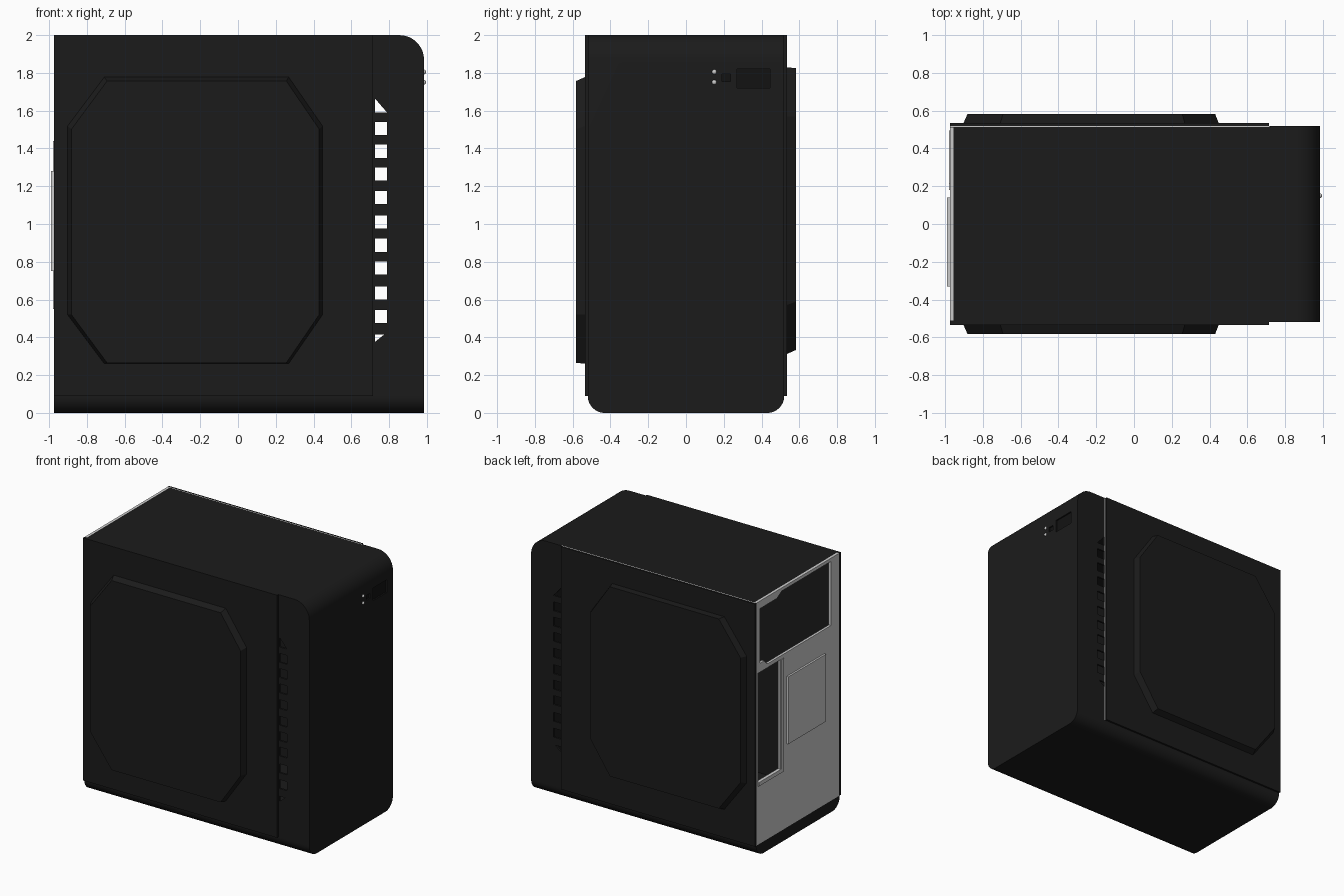
import bpy, bmesh, math
from mathutils import Matrix

if "Cube" in bpy.data.objects:
    bpy.data.objects.remove(bpy.data.objects["Cube"])

black = bpy.data.materials.new("black_paint")
black.diffuse_color = (0.011, 0.011, 0.011, 1)
black.use_nodes = True
black.node_tree.nodes["Principled BSDF"].inputs["Base Color"].default_value = black.diffuse_color
dark = bpy.data.materials.new("dark_plastic")
dark.diffuse_color = (0.006, 0.006, 0.006, 1)
dark.use_nodes = True
dark.node_tree.nodes["Principled BSDF"].inputs["Base Color"].default_value = dark.diffuse_color


def loft(name, ring0, ring1, mat=None):
    """Closed solid between two rings with equal point counts."""
    bm = bmesh.new()
    a = [bm.verts.new(p) for p in ring0]
    b = [bm.verts.new(p) for p in ring1]
    n = len(a)
    bm.faces.new(a)
    bm.faces.new(b)
    for i in range(n):
        bm.faces.new((a[i], a[(i + 1) % n], b[(i + 1) % n], b[i]))
    bmesh.ops.recalc_face_normals(bm, faces=bm.faces)
    me = bpy.data.meshes.new(name)
    bm.to_mesh(me)
    bm.free()
    ob = bpy.data.objects.new(name, me)
    bpy.context.collection.objects.link(ob)
    if mat:
        me.materials.append(mat)
    return ob


def prism_y(name, pts, y0, y1, mat=None):
    return loft(name, [(x, y0, z) for x, z in pts], [(x, y1, z) for x, z in pts], mat)


def prism_x(name, pts, x0, x1, mat=None):
    return loft(name, [(x0, y, z) for y, z in pts], [(x1, y, z) for y, z in pts], mat)


def rect(a0, a1, b0, b1):
    return [(a0, b0), (a1, b0), (a1, b1), (a0, b1)]


def box(name, x, y, z, mat=None):
    return prism_y(name, rect(*x, *z), *y, mat)


def arc(cx, cy, r, start, end, n=12):
    return [(cx + r * math.cos(math.radians(start + (end - start) * i / n)),
             cy + r * math.sin(math.radians(start + (end - start) * i / n))) for i in range(n + 1)]


def boolean(ob, tool, op='DIFFERENCE'):
    m = ob.modifiers.new("cut", 'BOOLEAN')
    m.operation, m.object, m.solver = op, tool, 'EXACT'
    bpy.context.view_layer.objects.active = ob
    bpy.ops.object.modifier_apply(modifier=m.name)
    bpy.data.objects.remove(tool)


def smooth(ob):
    bpy.ops.object.select_all(action='DESELECT')
    ob.select_set(True)
    bpy.context.view_layer.objects.active = ob
    bpy.ops.object.shade_smooth_by_angle(angle=math.radians(30))


# Outer shell: rounded top front edge, rounded bottom long edges
body = prism_y("case_shell", [(-0.975, 0), (0.985, 0)] + arc(0.855, 1.87, 0.13, 0, 90) + [(-0.975, 2)],
               -0.52, 0.52, black)
boolean(body, prism_x("tool", arc(-0.43, 0.09, 0.09, 180, 270) + arc(0.43, 0.09, 0.09, 270, 360)
                      + [(0.52, 2.1), (-0.52, 2.1)], -1.2, 1.2), 'INTERSECT')
# Hollow interior, open at the back
boolean(body, prism_y("tool", [(-1.1, 0.09), (0.95, 0.09)] + arc(0.835, 1.87, 0.115, 0, 90) + [(-1.1, 1.985)],
                      -0.505, 0.505))
# Seats for the back plate and the grey side sheet
boolean(body, box("tool", (-1.1, -0.955), (-0.512, 0.512), (0.09, 2.1)))
boolean(body, box("tool", (-1.1, 0.722), (0.514, 0.6), (0.09, 2.1)))

# Side vents, cut through both walls
for zc in (1.505, 1.385, 1.265, 1.14, 1.01, 0.888, 0.767, 0.635, 0.51):
    h = 0.035
    boolean(body, box("tool", (0.725, 0.79), (-0.7, 0.7), (zc - h, zc + h)))
boolean(body, prism_y("tool", [(0.725, 1.59), (0.79, 1.59), (0.725, 1.665)], -0.7, 0.7))
boolean(body, prism_y("tool", [(0.725, 0.375), (0.775, 0.415), (0.725, 0.415)], -0.7, 0.7))

# Front port recesses
for y, z in (((0.27, 0.445), (1.72, 1.82)), ((0.19, 0.235), (1.755, 1.793))):
    boolean(body, box("tool", (0.97, 1.1), y, z))
    box("port_floor", (0.965, 0.974), y, z, dark)
smooth(body)

# Indicator studs
for z in (1.75, 1.805):
    bpy.ops.mesh.primitive_uv_sphere_add(segments=16, ring_count=8, radius=0.013, location=(0.983, 0.15, z))
    bpy.context.object.name = "indicator_stud"
    bpy.ops.object.shade_smooth()

# Grey sheet behind the rear-facing side panel
box("side_sheet", (-0.975, 0.721), (0.514, 0.52), (0.09, 2.0))

# Grey back plate with power supply and connector openings
plate = box("back_plate", (-0.975, -0.955), (-0.512, 0.512), (0.09, 2.0))
boolean(plate, prism_x("tool", [(-0.41, 1.47), (0.38, 1.47), (0.42, 1.51), (0.47, 1.51), (0.47, 1.94),
                                (0.26, 1.94), (0.2, 1.975), (-0.41, 1.975)], -1.2, -0.8))
boolean(plate, box("tool", (-1.2, -0.8), (0.22, 0.495), (0.58, 1.44)))

# Raised rims around the connector opening
box("connector_rim_side", (-0.981, -0.974), (0.18, 0.215), (0.55, 1.44))
box("connector_rim_bottom", (-0.981, -0.974), (0.18, 0.495), (0.55, 0.58))

# Raised expansion cover
box("expansion_cover", (-0.99, -0.974), (-0.33, 0.14), (0.75, 1.28))

# Side panels with raised octagon; the far one is the near one turned over
octagon = [(-0.905, 0.52), (-0.71, 0.26), (0.27, 0.26), (0.45, 0.52),
           (0.45, 1.52), (0.27, 1.78), (-0.71, 1.78), (-0.905, 1.52)]


def remap(v, a0, a1, b0, b1):
    return b0 + (v - a0) / (a1 - a0) * (b1 - b0)


inner = [(remap(x, -0.905, 0.45, -0.882, 0.43), remap(z, 0.26, 1.78, 0.265, 1.757)) for x, z in octagon]
pivot = Matrix.Translation((0, 0, 1.045))
flip = pivot @ Matrix.Rotation(math.pi, 4, 'X') @ pivot.inverted()
for side in ("near", "far"):
    panel = box(side + "_side_panel", (-0.975, 0.715), (-0.535, -0.52), (0.09, 2.0), black)
    bulge = loft(side + "_panel_bulge", [(x, -0.53, z) for x, z in octagon],
                 [(x, -0.582, z) for x, z in inner], black)
    if side == "far":
        bulge.data.transform(flip)
        panel.data.transform(Matrix.Rotation(math.pi, 4, 'X'))
        panel.data.transform(Matrix.Translation((0, 0, 2.09)))
